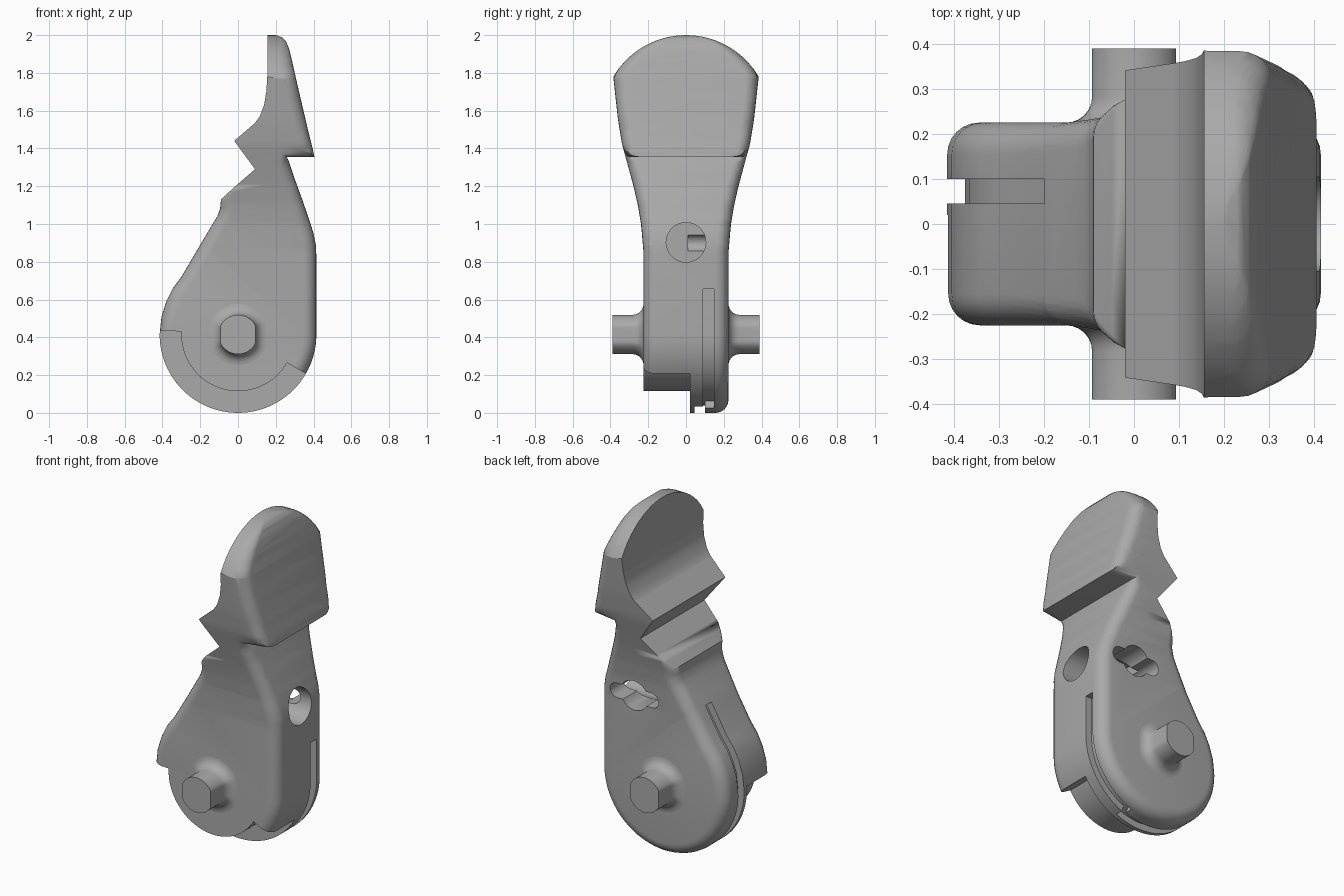
import bpy, bmesh, math
from mathutils import Vector

cube = bpy.data.objects.get("Cube")
if cube:
    bpy.data.objects.remove(cube, do_unlink=True)

grey = bpy.data.materials.new("plain_grey")
grey.use_nodes = True
COLOUR = (0.4, 0.4, 0.4, 1)
grey.diffuse_color = COLOUR
grey.node_tree.nodes["Principled BSDF"].inputs["Base Color"].default_value = COLOUR

AXIS_Z, CAM_R, HALF = 0.415, 0.415, 0.225
ARC_R = 0.447
WIDTHS = [(0.85, HALF), (1.0, 0.238), (1.1, 0.255), (1.2, 0.278), (1.3, 0.305),
          (1.42, 0.338), (1.55, 0.36), (1.78, 0.385)]


def arc(radius, start, end, steps, cx=0, cz=AXIS_Z):
    angles = [math.radians(start + (end - start) * i / steps) for i in range(steps + 1)]
    return [(cx + radius * math.cos(a), cz + radius * math.sin(a)) for a in angles]


def add_object(name, bm):
    bmesh.ops.recalc_face_normals(bm, faces=bm.faces)
    mesh = bpy.data.meshes.new(name)
    bm.to_mesh(mesh)
    bm.free()
    mesh.materials.append(grey)
    obj = bpy.data.objects.new(name, mesh)
    bpy.context.collection.objects.link(obj)
    return obj


def loft(bm, rings):
    """Skin closed rings of (x, y, z) points and cap both ends."""
    loops = [[bm.verts.new(p) for p in ring] for ring in rings]
    n = len(loops[0])
    for a, b in zip(loops, loops[1:]):
        for i in range(n):
            j = (i + 1) % n
            bm.faces.new((a[i], a[j], b[j], b[i]))
    bm.faces.new(loops[0])
    bm.faces.new(loops[-1])


def prism(name, outline, y0, y1):
    bm = bmesh.new()
    loft(bm, [[(x, y, z) for x, z in outline] for y in (y0, y1)])
    return add_object(name, bm)


def half_width(z):
    if z >= WIDTHS[-1][0]:
        return math.sqrt(max(ARC_R ** 2 - (z - 2 + ARC_R) ** 2, 0))
    for (za, wa), (zb, wb) in zip(WIDTHS, WIDTHS[1:]):
        if za <= z <= zb:
            return wa + (wb - wa) * (z - za) / (zb - za)
    return HALF


# Lever outline: x, z and the fillet radius at each point
F = 0.07
outline = [(x, z, F) for x, z in arc(CAM_R, 180, 360, 48)]
outline += [
    (0.415, 0.83, F), (0.412, 0.89, F), (0.4, 0.95, F), (0.378, 1.02, F),
    (0.34, 1.13, F), (0.3, 1.24, F), (0.27, 1.33, 0.06), (0.258, 1.355, 0.03),
    (0.405, 1.355, 0.03), (0.395, 1.4, 0.06), (0.37, 1.5, F), (0.335, 1.65, F),
    (0.305, 1.78, F), (0.285, 1.87, F), (0.27, 1.93, 0.06), (0.255, 1.965, 0.04),
    (0.235, 1.988, 0.02), (0.2, 2, 0), (0.155, 2, 0), (0.155, 1.78, 0),
    (0.15, 1.7, 0), (0.138, 1.63, 0), (0.115, 1.57, 0), (0.09, 1.535, 0),
    (-0.02, 1.44, 0), (0.09, 1.29, 0), (-0.02, 1.195, 0), (-0.055, 1.163, 0.03),
    (-0.09, 1.13, F), (-0.095, 1.08, F), (-0.11, 1.04, F), (-0.2, 0.89, F),
    (-0.3, 0.72, F), (-0.345, 0.66, F), (-0.38, 0.59, F), (-0.405, 0.51, F),
]


def filleted_ring(turn, side):
    ring = []
    for i, (x, z, r) in enumerate(outline):
        before, after = outline[i - 1], outline[(i + 1) % len(outline)]
        here = Vector((x, z))
        e1 = (here - Vector(before[:2])).normalized()
        e2 = (Vector(after[:2]) - here).normalized()
        along = (e1 + e2).normalized()
        inset = r * (1 - math.cos(turn))
        y = side * (HALF - r * (1 - math.sin(turn)))
        ring.append((x - along.y * inset, y, z + along.x * inset))
    return ring


turns = [math.pi / 2 * i / 6 for i in range(7)]
bm = bmesh.new()
loft(bm, [filleted_ring(t, -1) for t in reversed(turns)]
     + [filleted_ring(t, 1) for t in turns])
bmesh.ops.remove_doubles(bm, verts=bm.verts, dist=1e-5)
bmesh.ops.triangulate(bm, faces=bm.faces)

# Slice into levels, then widen the neck and round the thumb pad
levels = [0.85 + 0.04 * i for i in range(24)] + [1.37, 1.385, 1.43, 1.46]
levels += [2 - ARC_R + ARC_R * math.cos(math.radians(6 * i)) for i in range(1, 10)]
for z in levels:
    bmesh.ops.bisect_plane(bm, geom=bm.verts[:] + bm.edges[:] + bm.faces[:], dist=1e-5,
                           plane_co=(0, 0, z), plane_no=(0, 0, 1))
for v in bm.verts:
    x, y, z = v.co
    wide = half_width(z)
    if 1.35 < z < 1.46 and x > 0.26:
        corner = 0.26 + 0.085 * math.sqrt(max(1 - ((1.46 - z) / 0.105) ** 2, 0))
        wide += (min(corner, wide) - wide) * min((x - 0.26) / 0.1, 1)
    v.co.y = math.copysign(max(abs(y) + wide - HALF, 0.005), y)
bmesh.ops.remove_doubles(bm, verts=bm.verts, dist=1e-5)
lever = add_object("cam_lever", bm)

# Cutters: cam relief, two offset grooves, front bore and keyed side hole
GROOVE = CAM_R - 0.04
relief = prism("relief_cutter", arc(0.3, 177, 330, 48) + arc(0.6, 330, 177, 24), -0.5, 0.02)
back_groove = prism("back_groove_cutter",
                    arc(GROOVE, 293, 180, 40)
                    + [(-0.365, 0.51), (-0.34, 0.58), (-0.31, 0.64), (-0.265, 0.7),
                       (-0.165, 0.87), (-0.26, 0.93), (-0.5, 0.7)]
                    + arc(0.52, 180, 293, 20), 0.045, 0.1)
front_groove = prism("front_groove_cutter",
                     [(GROOVE, 0.655)] + arc(GROOVE, 360, 290, 24)
                     + arc(0.52, 290, 360, 16) + [(0.52, 0.655)], 0.09, 0.147)
bore = prism("bore_cutter", arc(0.105, 0, 350, 35, 0, 0.903), 0.05, 0.6)
bore.rotation_euler.z = -math.pi / 2
HX, HZ = 0.18, 0.9
side_hole = prism("side_hole_cutter", arc(0.09, 0, 350, 35, HX, HZ), 0.0, 0.5)
side_slot = prism("side_slot_cutter",
                  arc(0.045, -90, 90, 10, HX + 0.115, HZ)
                  + arc(0.045, 90, 270, 10, HX - 0.115, HZ), 0.01, 0.51)
cutters = [relief, back_groove, front_groove, bore, side_hole, side_slot]
for cutter in cutters:
    cutter.hide_render = True
    cut = lever.modifiers.new(cutter.name, "BOOLEAN")
    cut.operation = "DIFFERENCE"
    cut.solver = "EXACT"
    cut.object = cutter
bpy.context.view_layer.update()
carved = bpy.data.meshes.new_from_object(
    lever.evaluated_get(bpy.context.evaluated_depsgraph_get()))
lever.modifiers.clear()
lever.data = carved
for cutter in cutters:
    bpy.data.objects.remove(cutter, do_unlink=True)


# Pivot pins: round with two flats and a flared root
def pin_ring(y, flare):
    ring = []
    for px, pz in arc(0.104, 0, 352.5, 47, 0, 0):
        px = max(-0.093, min(0.093, px))
        grow = 1 + flare / math.hypot(px, pz)
        ring.append((px * grow, y, AXIS_Z + pz * grow))
    return ring


parts = [lever]
for name, side in (("front_pin", -1), ("back_pin", 1)):
    bm = bmesh.new()
    R = 0.058
    rings = [pin_ring(side * (HALF - 0.01), R)]
    rings += [pin_ring(side * (HALF + R * (1 - math.cos(t))), R * (1 - math.sin(t)))
              for t in turns]
    rings.append(pin_ring(side * 0.39, 0))
    loft(bm, rings)
    parts.append(add_object(name, bm))

for obj in parts:
    bpy.ops.object.select_all(action="DESELECT")
    obj.select_set(True)
    bpy.context.view_layer.objects.active = obj
    bpy.ops.object.shade_smooth_by_angle(angle=math.radians(30))
